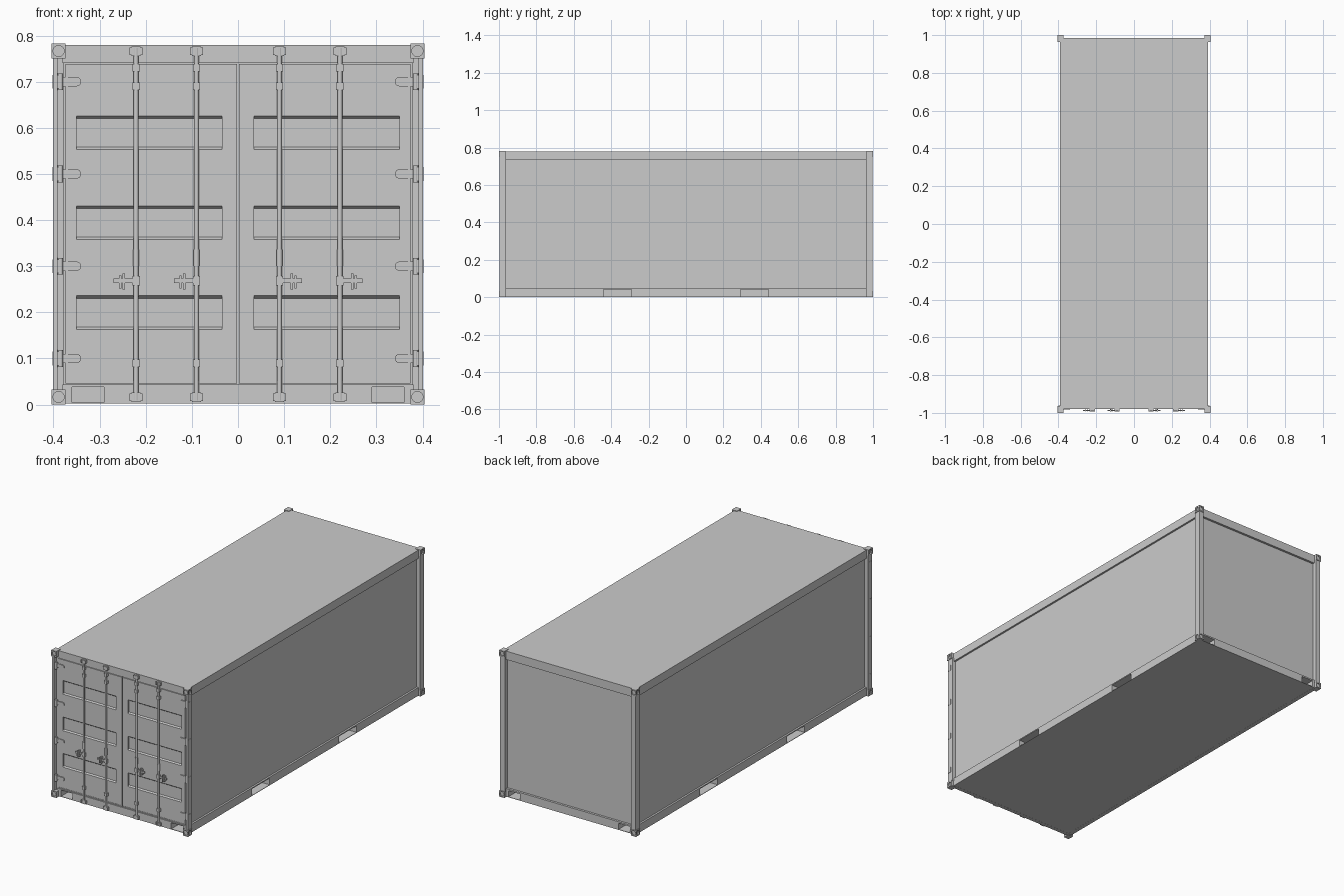
import bpy, bmesh
from mathutils import Matrix, Vector

if "Cube" in bpy.data.objects:
    bpy.data.objects.remove(bpy.data.objects["Cube"])


def add_box(bm, x0, x1, y0, y1, z0, z1):
    m = Matrix.Translation(((x0 + x1) / 2, (y0 + y1) / 2, (z0 + z1) / 2)) @ \
        Matrix.Diagonal((abs(x1 - x0), abs(y1 - y0), abs(z1 - z0), 1))
    bmesh.ops.create_cube(bm, size=1, matrix=m)


def add_cyl(bm, centre, r, length, axis='z', seg=12, squash=1.0):
    rot = {'z': Matrix.Identity(4),
           'x': Matrix.Rotation(1.570796, 4, 'Y'),
           'y': Matrix.Rotation(1.570796, 4, 'X')}[axis]
    bmesh.ops.create_cone(bm, cap_ends=True, segments=seg, radius1=r, radius2=r, depth=length,
                          matrix=Matrix.Translation(centre) @ rot @ Matrix.Diagonal((1, squash, 1, 1)))


def finish(bm, name, smooth=False, helper=False):
    bmesh.ops.recalc_face_normals(bm, faces=bm.faces)
    me = bpy.data.meshes.new(name)
    bm.to_mesh(me)
    bm.free()
    ob = bpy.data.objects.new(name, me)
    bpy.context.collection.objects.link(ob)
    if helper:
        ob.hide_render = True
        ob.hide_set(True)
    if smooth:
        bpy.ops.object.select_all(action='DESELECT')
        ob.select_set(True)
        bpy.context.view_layer.objects.active = ob
        bpy.ops.object.shade_smooth_by_angle(angle=0.7)
    return ob


def boxes(name, *dims):
    bm = bmesh.new()
    for d in dims:
        add_box(bm, *d)
    return finish(bm, name)


def cut(ob, cutter):
    mod = ob.modifiers.new("cut", 'BOOLEAN')
    mod.operation = 'DIFFERENCE'
    mod.solver = 'EXACT'
    mod.object = cutter


S = (-1, 1)

# Fork pocket cutters for all four sides
bm = bmesh.new()
for sx in S:
    for sy in S:
        add_box(bm, sx * 0.30, sx * 0.42, sy * 0.292, sy * 0.442, 0.005, 0.040)
        add_box(bm, sx * 0.291, sx * 0.36, sy * 0.90, sy * 1.02, 0.005, 0.038)
pocket_cutter = finish(bm, "pocket_cutter", helper=True)

# Main box, with side and end walls set back behind the rails
core = boxes("cargo_box", (-0.382, 0.382, -0.967, 0.974, 0.003, 0.778))
cut(core, pocket_cutter)
boxes("roof", (-0.392, 0.392, -0.98, 0.986, 0.772, 0.780))
for sx, side in zip(S, ("left", "right")):
    boxes(side + "_top_rail", (sx * 0.37, sx * 0.392, -0.97, 0.97, 0.735, 0.779))
    cut(boxes(side + "_bottom_rail", (sx * 0.37, sx * 0.392, -0.97, 0.97, 0.0025, 0.046)), pocket_cutter)
boxes("back_top_rail", (-0.38, 0.38, 0.96, 0.986, 0.735, 0.779))
cut(boxes("back_bottom_rail", (-0.38, 0.38, 0.96, 0.986, 0.0025, 0.046)), pocket_cutter)
boxes("door_header", (-0.38, 0.38, -0.98, -0.96, 0.741, 0.779))
cut(boxes("door_sill", (-0.38, 0.38, -0.98, -0.96, 0.0025, 0.043)), pocket_cutter)

# Corner posts; the front ones are stepped next to the doors
for sx in S:
    boxes("back_post", (sx * 0.373, sx * 0.401, 0.963, 0.997, 0.03, 0.753))
    boxes("front_post", (sx * 0.391, sx * 0.401, -0.996, -0.962, 0.03, 0.753),
          (sx * 0.377, sx * 0.393, -0.975, -0.962, 0.03, 0.753))

# Corner castings with lashing holes
bm = bmesh.new()
holes = bmesh.new()
for sx in S:
    for sy in S:
        for z0, z1 in ((0, 0.033), (0.75, 0.783)):
            add_box(bm, sx * 0.374, sx * 0.404, sy * 0.964, sy * 1.0, z0, z1)
            zc = (z0 + z1) / 2
            add_cyl(holes, (sx * 0.389, sy * 1.0, zc), 0.012, 0.012, 'y', 20)
            add_cyl(holes, (sx * 0.404, sy * 0.982, zc), 0.012, 0.012, 'x', 20, 0.8)
castings = finish(bm, "corner_castings")
cut(castings, finish(holes, "lashing_hole_cutter", helper=True))

# Door recess cutters with sloped top and bottom
bm = bmesh.new()
profile = ((-0.99, 0.037), (-0.978, 0.037), (-0.970, 0.031), (-0.970, -0.031), (-0.978, -0.036), (-0.99, -0.036))
for sx in S:
    for zc in (0.589, 0.394, 0.199):
        f = bm.faces.new([bm.verts.new((sx * 0.035, y, zc + z)) for y, z in profile])
        ext = bmesh.ops.extrude_face_region(bm, geom=[f])
        bmesh.ops.translate(bm, vec=Vector((sx * 0.315, 0, 0)),
                            verts=[g for g in ext["geom"] if isinstance(g, bmesh.types.BMVert)])
recess_cutter = finish(bm, "recess_cutter", helper=True)

# Doors with edge seals
for sx, side in zip(S, ("left", "right")):
    door = boxes(side + "_door", (sx * 0.002, sx * 0.373, -0.978, -0.965, 0.046, 0.738))
    cut(door, recess_cutter)
    boxes(side + "_door_seal",
          (sx * 0.003, sx * 0.008, -0.980, -0.976, 0.046, 0.738),
          (sx * 0.369, sx * 0.374, -0.980, -0.976, 0.046, 0.738),
          (sx * 0.008, sx * 0.369, -0.980, -0.976, 0.733, 0.738),
          (sx * 0.008, sx * 0.369, -0.980, -0.976, 0.046, 0.051))

# Hinges: rounded leaf on the door, knuckle at the post
for sx in S:
    for z in (0.10, 0.30, 0.50, 0.70):
        bm = bmesh.new()
        add_box(bm, sx * 0.35, sx * 0.386, -0.983, -0.975, z - 0.010, z + 0.010)
        add_cyl(bm, (sx * 0.35, -0.979, z), 0.010, 0.008, 'y', 16)
        add_box(bm, sx * 0.382, sx * 0.4025, -0.992, -0.975, z - 0.015, z + 0.015)
        add_cyl(bm, (sx * 0.385, -0.987, z), 0.006, 0.036, 'z', 12)
        finish(bm, "hinge", smooth=True)

# Locking bars with cams, guides and handles
for sx in S:
    for x in (0.090, 0.221):
        bm = bmesh.new()
        add_cyl(bm, (sx * x, -0.986, 0.391), 0.0052, 0.765, 'z', 12)
        add_cyl(bm, (sx * x, -0.986, 0.318), 0.0065, 0.036, 'z', 12)
        finish(bm, "lock_bar", smooth=True)
        b = []
        for z in (0.016, 0.766):
            b += [(sx * x - 0.010, sx * x + 0.010, -0.990, -0.978, z - 0.010, z + 0.010),
                  (sx * x - 0.014, sx * x - 0.008, -0.993, -0.978, z - 0.008, z + 0.008),
                  (sx * x + 0.008, sx * x + 0.014, -0.993, -0.978, z - 0.008, z + 0.008)]
        for z in (0.09, 0.69, 0.73):
            b.append((sx * x - 0.008, sx * x + 0.008, -0.992, -0.976, z - 0.008, z + 0.008))
        boxes("lock_cams_and_guides", *b)
        boxes("lock_handle",
              (sx * x, sx * (x + 0.049), -0.990, -0.984, 0.264, 0.273),
              (sx * (x + 0.024), sx * (x + 0.029), -0.993, -0.976, 0.250, 0.284),
              (sx * (x + 0.032), sx * (x + 0.037), -0.993, -0.976, 0.252, 0.280),
              (sx * (x - 0.008), sx * (x + 0.008), -0.992, -0.980, 0.258, 0.279))
